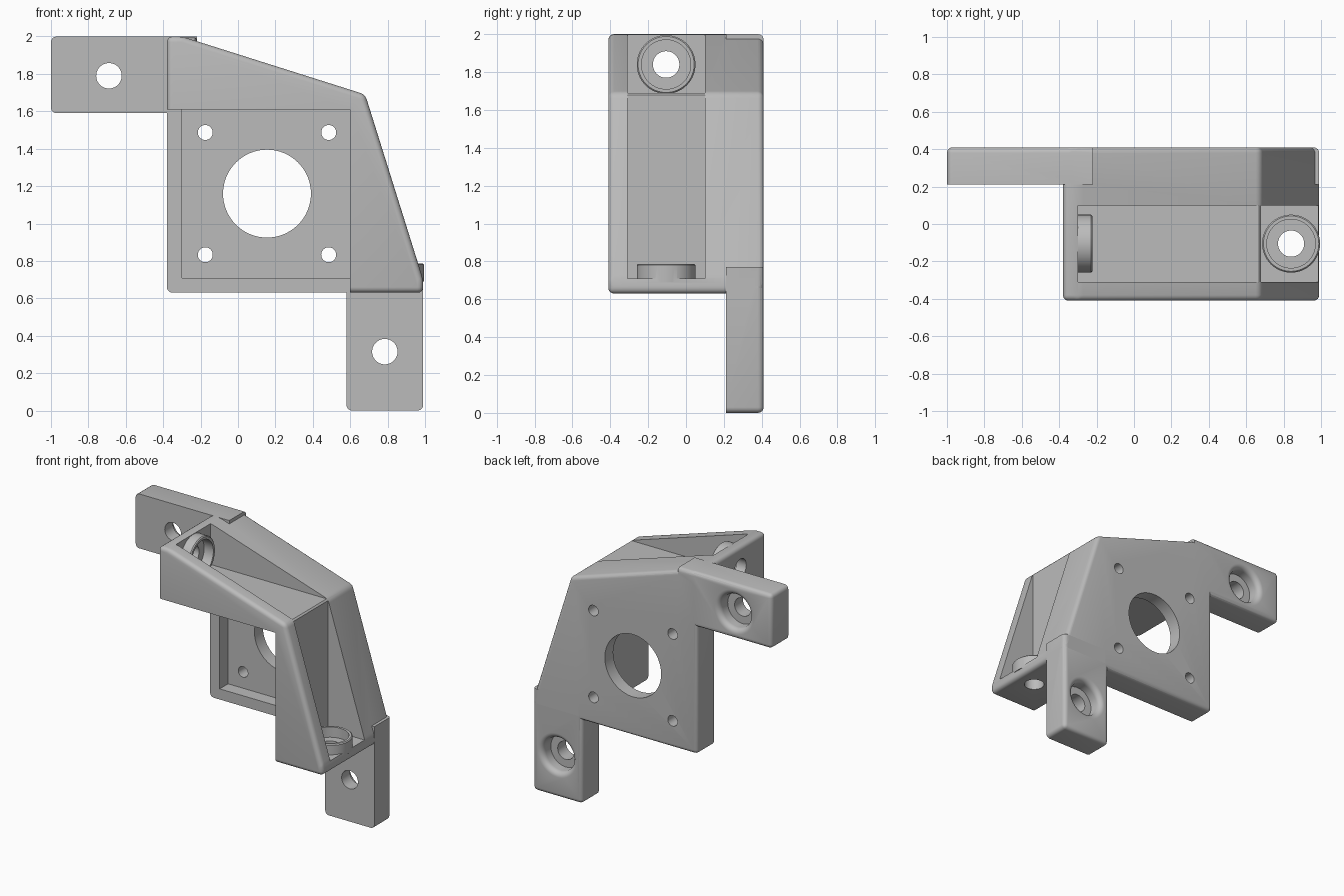
import bpy, bmesh, math
from mathutils import Matrix, Vector

default = bpy.data.objects.get("Cube")
if default:
    bpy.data.objects.remove(default, do_unlink=True)

grey = bpy.data.materials.new("plain grey")
grey.use_nodes = True
COLOUR = (0.5, 0.5, 0.5, 1)
grey.diffuse_color = COLOUR
grey.node_tree.nodes["Principled BSDF"].inputs["Base Color"].default_value = COLOUR

BACK, FRONT = 0.41, -0.41
PLATE_FRONT = 0.21


def finish(bm, name):
    bmesh.ops.recalc_face_normals(bm, faces=bm.faces)
    mesh = bpy.data.meshes.new(name)
    bm.to_mesh(mesh)
    bm.free()
    mesh.materials.append(grey)
    obj = bpy.data.objects.new(name, mesh)
    bpy.context.collection.objects.link(obj)
    return obj


def prism(name, outline, y0, y1, round_edge=None, radius=0.03):
    """Extrude an x-z outline along y, rounding the edges picked by a rule."""
    bm = bmesh.new()
    face = bm.faces.new([bm.verts.new((x, y0, z)) for x, z in outline])
    new = bmesh.ops.extrude_face_region(bm, geom=[face])["geom"]
    moved = [v for v in new if isinstance(v, bmesh.types.BMVert)]
    bmesh.ops.translate(bm, verts=moved, vec=(0, y1 - y0, 0))
    bmesh.ops.recalc_face_normals(bm, faces=bm.faces)
    if round_edge:
        edges = [e for e in bm.edges if round_edge(e)]
        bmesh.ops.bevel(bm, geom=edges, offset=radius, segments=4,
                        profile=0.5, affect='EDGES', clamp_overlap=True)
    return finish(bm, name)


def rect(x0, x1, z0, z1):
    return [(x0, z0), (x1, z0), (x1, z1), (x0, z1)]


def lathe(name, profile, centre, axis, sides=64):
    """Solid of revolution from (radius, height) points, pointing along axis."""
    bm = bmesh.new()
    rings = []
    for r, h in profile:
        rings.append([bm.verts.new((r * math.cos(a), r * math.sin(a), h))
                      for a in (math.tau * i / sides for i in range(sides))])
    for low, high in zip(rings, rings[1:]):
        for i in range(sides):
            j = (i + 1) % sides
            bm.faces.new((low[i], low[j], high[j], high[i]))
    bm.faces.new(rings[0])
    bm.faces.new(rings[-1])
    turn = Vector((0, 0, 1)).rotation_difference(Vector(axis)).to_matrix().to_4x4()
    bm.transform(Matrix.Translation(centre) @ turn)
    return finish(bm, name)


def combine(target, tool, operation):
    mod = target.modifiers.new(tool.name, 'BOOLEAN')
    mod.operation, mod.object, mod.solver = operation, tool, 'EXACT'
    bpy.context.view_layer.objects.active = target
    bpy.ops.object.modifier_apply(modifier=mod.name)
    bpy.data.objects.remove(tool, do_unlink=True)


def cut(tool):
    combine(bracket, tool, 'DIFFERENCE')


def join(tool):
    combine(bracket, tool, 'UNION')


def on_back(e):
    return all(v.co.y > BACK - 0.001 for v in e.verts)


# Main body with rounded outer edges
bracket = prism("motor_bracket",
                [(-0.38, 0.63), (0.99, 0.63), (0.99, 0.70), (0.68, 1.69),
                 (-0.30, 2.0), (-0.38, 2.0)], FRONT, BACK, lambda e: True)

# Mounting arms, rounded at the back and at their free corners
join(prism("left_arm", rect(-1.0, -0.22, 1.59, 2.0), PLATE_FRONT, BACK,
           lambda e: (on_back(e) and any(v.co.x < -0.9 for v in e.verts))
           or all(v.co.x < -0.9 and abs(v.co.z - e.verts[0].co.z) < 0.01 for v in e.verts)))
join(prism("right_arm", rect(0.58, 0.99, 0.0, 0.77), PLATE_FRONT, BACK,
           lambda e: (on_back(e) and any(v.co.z < 0.1 for v in e.verts))
           or all(v.co.z < 0.1 and abs(v.co.x - e.verts[0].co.x) < 0.01 for v in e.verts)))

# Open motor space, shallow motor recess and outer channel
cut(prism("motor_space", rect(-0.6, 0.60, 0.4, 1.61), -0.6, PLATE_FRONT))
cut(prism("motor_recess", rect(-0.30, 0.60, 0.71, 1.61), 0.0, 0.31))
cut(prism("outer_channel",
          [(-0.30, 1.69), (0.68, 1.69), (0.68, 0.71), (1.3, 0.71),
           (1.3, 2.3), (-0.30, 2.3)], -0.31, 0.10))

# Raised ring bosses on the two end lips, each with a through hole
BOSSES = [((-0.30, -0.105, 1.84), (1, 0, 0)), ((0.84, -0.105, 0.71), (0, 0, 1))]
for centre, axis in BOSSES:
    join(lathe("boss", [(0.155, -0.02), (0.155, 0.07), (0.148, 0.077)], centre, axis))
    cut(lathe("boss_bore", [(0.07, -0.2), (0.07, 0.0), (0.13, 0.0), (0.13, 0.2)],
              centre, axis))

# Motor shaft opening and four screw holes
MX, MZ = 0.155, 1.16
TO_BACK = (0, 1, 0)
cut(lathe("shaft_hole", [(0.235, 0.2), (0.235, 0.6)], (MX, 0, MZ), TO_BACK))
for sx in (-1, 1):
    for sz in (-1, 1):
        cut(lathe("screw_hole", [(0.04, 0.2), (0.04, 0.6)],
                  (MX + sx * 0.33, 0, MZ + sz * 0.327), TO_BACK, 32))

# Arm holes, counterbored from the back with a rounded mouth
mouth = [(0.165 - 0.04 * math.cos(a), BACK - 0.04 + 0.04 * math.sin(a))
         for a in (math.pi / 2 * i / 6 for i in range(7))]
for x, z in ((-0.69, 1.79), (0.785, 0.315)):
    cut(lathe("arm_hole", [(0.068, 0.1), (0.068, 0.31), (0.125, 0.31)] + mouth
              + [(0.165, 0.6)], (x, 0, z), TO_BACK))

# Smooth rounded edges, keep hard corners sharp
bpy.ops.object.select_all(action='DESELECT')
bracket.select_set(True)
bpy.context.view_layer.objects.active = bracket
bpy.ops.object.shade_smooth_by_angle(angle=math.radians(32))
